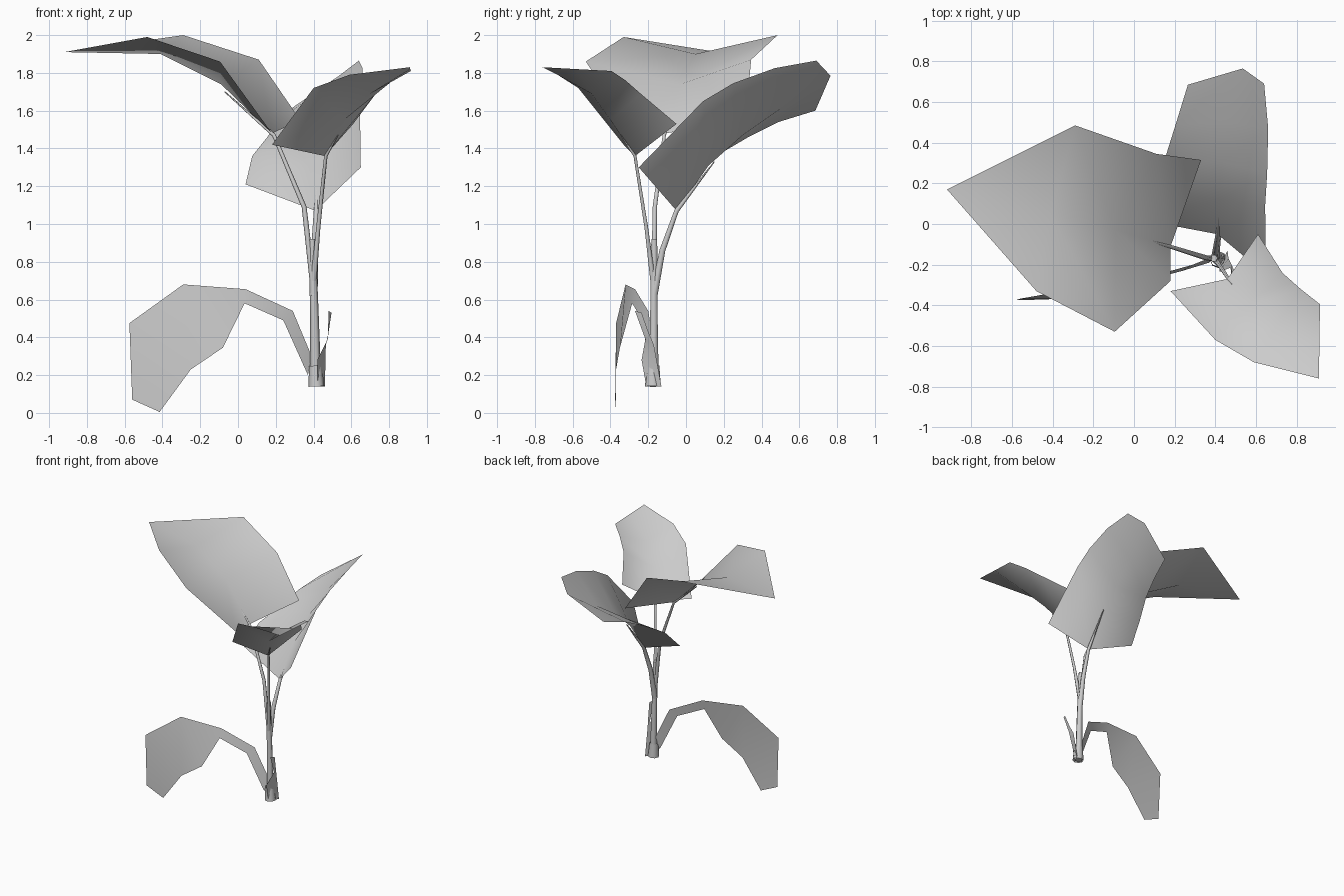
import bpy, bmesh, math
from mathutils import Vector


def finish(name, bm, angle):
    bmesh.ops.remove_doubles(bm, verts=bm.verts, dist=0.0005)
    me = bpy.data.meshes.new(name)
    bm.to_mesh(me)
    bm.free()
    ob = bpy.data.objects.new(name, me)
    bpy.context.collection.objects.link(ob)
    bpy.ops.object.select_all(action='DESELECT')
    bpy.context.view_layer.objects.active = ob
    ob.select_set(True)
    bpy.ops.object.shade_smooth_by_angle(angle=math.radians(angle))
    return ob


def blade(name, rows):
    """Thin sheet lofted through cross rows running from base to tip."""
    bm = bmesh.new()
    grid = [[bm.verts.new(p) for p in row] for row in rows]
    for a, b in zip(grid, grid[1:]):
        for i in range(len(a) - 1):
            bm.faces.new((a[i], a[i + 1], b[i + 1], b[i]))
    return finish(name, bm, 60)


def stalk(name, path, radii, sides=6, caps=True):
    """Tapered tube along a path."""
    bm = bmesh.new()
    pts = [Vector(p) for p in path]
    rings = []
    for i, p in enumerate(pts):
        d = pts[min(i + 1, len(pts) - 1)] - pts[max(i - 1, 0)]
        q = Vector((0, 0, 1)).rotation_difference(d)
        rings.append([bm.verts.new(p + q @ Vector((math.cos(t), math.sin(t), 0)) * radii[i])
                      for t in (2 * math.pi * k / sides for k in range(sides))])
    for a, b in zip(rings, rings[1:]):
        for k in range(sides):
            j = (k + 1) % sides
            bm.faces.new((a[k], a[j], b[j], b[k]))
    if caps:
        bm.faces.new(rings[0][::-1])
        bm.faces.new(rings[-1])
    return finish(name, bm, 65)


# Upper leaves: left edge, midrib, right edge
tip = (-0.92, 0.17, 1.91)
blade("left_leaf", [
    [(0.18, -0.28, 1.48), (0.18, -0.11, 1.48), (0.33, 0.315, 1.55)],
    [(-0.095, -0.53, 1.86), (-0.09, -0.03, 1.74), (0.11, 0.345, 1.87)],
    [(-0.48, -0.33, 1.99), (-0.41, 0.05, 1.90), (-0.29, 0.485, 2.0)],
    [tip, tip, tip]])

blade("right_leaf", [
    [(0.18, -0.33, 1.42), (0.46, -0.27, 1.36), (0.61, -0.05, 1.53)],
    [(0.40, -0.57, 1.72), (0.56, -0.40, 1.55), (0.73, -0.24, 1.69)],
    [(0.59, -0.68, 1.79), (0.70, -0.50, 1.69), (0.82, -0.32, 1.76)],
    [(0.91, -0.76, 1.83), (0.912, -0.58, 1.82), (0.915, -0.395, 1.81)]])

blade("back_leaf", [
    [(0.04, 0.02, 1.21), (0.41, -0.05, 1.07), (0.65, -0.25, 1.30)],
    [(0.075, 0.16, 1.36), (0.42, 0.12, 1.31), (0.645, 0.09, 1.65)],
    [(0.155, 0.33, 1.46), (0.43, 0.30, 1.47), (0.655, 0.25, 1.745)],
    [(0.205, 0.49, 1.54), (0.46, 0.50, 1.61), (0.66, 0.47, 1.825)],
    [(0.265, 0.685, 1.60), (0.535, 0.765, 1.785), (0.64, 0.69, 1.865)]])

# Drooping lower leaf with its strap-like stalk
blade("drooping_leaf", [
    [(0.39, -0.16, 0.30), (0.37, -0.19, 0.20)],
    [(0.29, -0.20, 0.54), (0.24, -0.23, 0.49)],
    [(0.04, -0.27, 0.655), (0.035, -0.285, 0.58)],
    [(-0.29, -0.32, 0.68), (-0.08, -0.35, 0.345)],
    [(-0.575, -0.37, 0.475), (-0.25, -0.37, 0.23)],
    [(-0.56, -0.375, 0.07), (-0.415, -0.37, 0.005)]])

# Small withered shoot at the base
blade("small_shoot", [
    [(0.46, -0.13, 0.14), (0.42, -0.21, 0.14)],
    [(0.465, -0.17, 0.36), (0.42, -0.235, 0.28)],
    [(0.48, -0.20, 0.43), (0.475, -0.215, 0.39)],
    [(0.495, -0.235, 0.53), (0.48, -0.27, 0.54)]])

# Stem, its open base sheath and the leaf stalks
stalk("main_stem", [(0.412, -0.17, 0.14), (0.405, -0.17, 0.50), (0.393, -0.168, 0.92)],
      [0.03, 0.023, 0.018])
stalk("base_sheath", [(0.415, -0.175, 0.14), (0.41, -0.175, 0.25)], [0.042, 0.034], 8, False)
stalk("left_leaf_stalk",
      [(0.395, -0.17, 0.70), (0.35, -0.165, 1.09), (0.19, -0.115, 1.47), (-0.07, -0.04, 1.70)],
      [0.016, 0.013, 0.010, 0.003])
stalk("right_leaf_stalk",
      [(0.40, -0.175, 0.70), (0.425, -0.21, 0.98), (0.465, -0.27, 1.36), (0.53, -0.345, 1.47)],
      [0.016, 0.011, 0.009, 0.003])
stalk("back_leaf_stalk",
      [(0.40, -0.17, 0.62), (0.405, -0.125, 0.86), (0.415, -0.05, 1.07), (0.43, 0.15, 1.33)],
      [0.022, 0.018, 0.014, 0.003])
